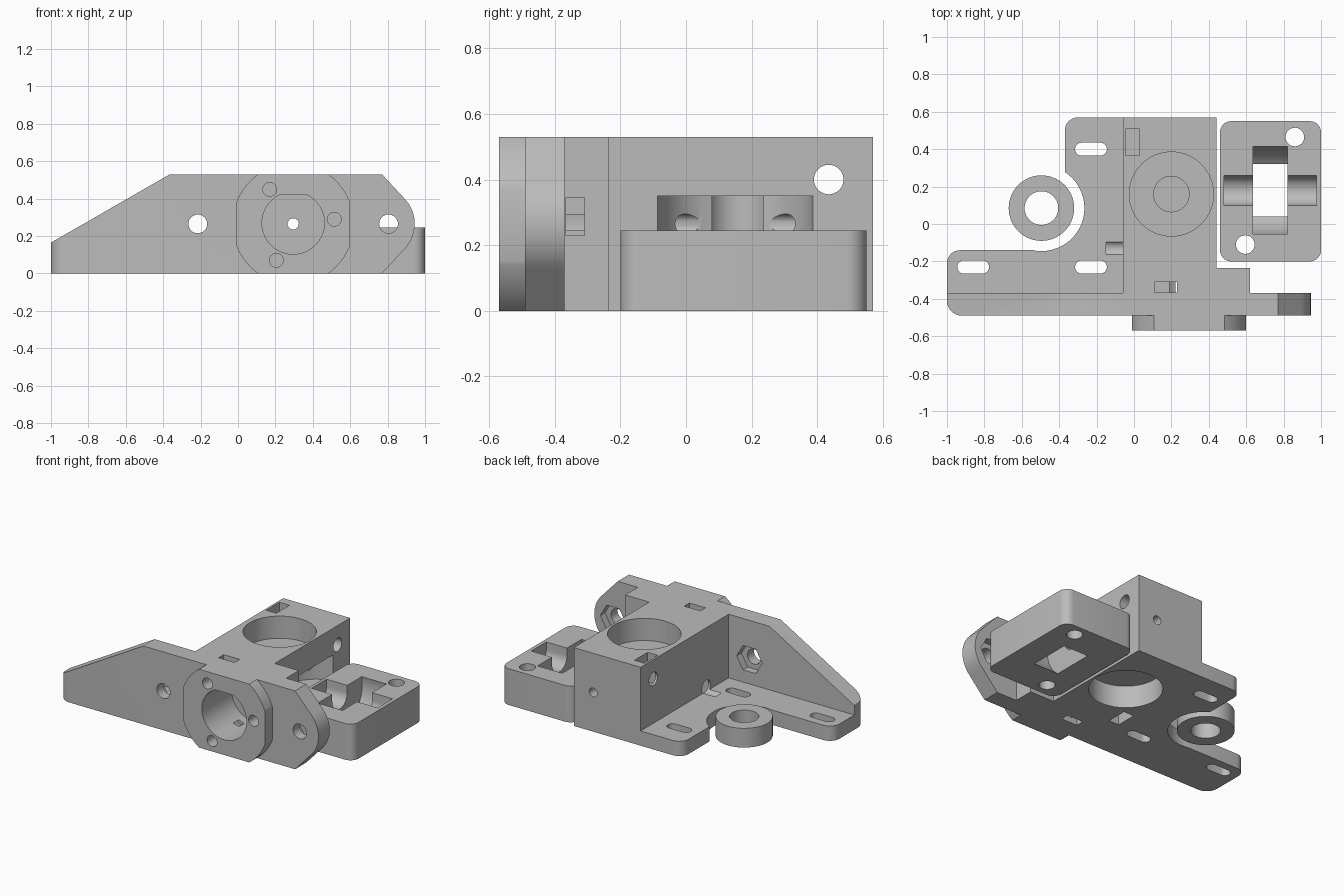
import bpy, bmesh
from math import cos, sin, pi, tan, atan2
from mathutils import Vector

if "Cube" in bpy.data.objects:
    bpy.data.objects.remove(bpy.data.objects["Cube"])

grey = bpy.data.materials.new("plain grey")
grey.use_nodes = True
colour = (0.5, 0.5, 0.5, 1)
grey.diffuse_color = colour
grey.node_tree.nodes["Principled BSDF"].inputs["Base Color"].default_value = colour


# ---------- helpers ----------
def arc(cx, cy, r, a0=0, a1=360, n=48):
    closed = abs(a1 - a0) == 360
    steps = n if closed else n + 1
    return [(cx + r * cos((a0 + (a1 - a0) * i / n) * pi / 180),
             cy + r * sin((a0 + (a1 - a0) * i / n) * pi / 180)) for i in range(steps)]


def rect(x0, x1, y0, y1):
    return [(x0, y0), (x1, y0), (x1, y1), (x0, y1)]


def rounded(corners, n=8):
    """Polygon from (x, y, radius) corners with filleted corners."""
    pts = []
    for i, (x, y, r) in enumerate(corners):
        p = Vector((x, y))
        if not r:
            pts.append((x, y))
            continue
        a = (Vector(corners[i - 1][:2]) - p).normalized()
        b = (Vector(corners[(i + 1) % len(corners)][:2]) - p).normalized()
        half = a.angle(b) / 2
        c = p + (a + b).normalized() * (r / sin(half))
        s, e = p + a * (r / tan(half)) - c, p + b * (r / tan(half)) - c
        a0, a1 = atan2(s.y, s.x), atan2(e.y, e.x)
        turn = (a1 - a0 + pi) % (2 * pi) - pi
        pts += [(c.x + r * cos(a0 + turn * k / n), c.y + r * sin(a0 + turn * k / n))
                for k in range(n + 1)]
    return pts


def prism(name, pts, axis, lo, hi):
    """Extrude a 2D outline along an axis between lo and hi."""
    place = {"x": lambda u, v, w: (w, u, v),
             "y": lambda u, v, w: (u, w, v),
             "z": lambda u, v, w: (u, v, w)}[axis]
    bm = bmesh.new()
    rings = [[bm.verts.new(place(u, v, w)) for u, v in pts] for w in (lo, hi)]
    bm.faces.new(rings[0])
    bm.faces.new(rings[1])
    for i in range(len(pts)):
        j = (i + 1) % len(pts)
        bm.faces.new((rings[0][i], rings[0][j], rings[1][j], rings[1][i]))
    bmesh.ops.recalc_face_normals(bm, faces=bm.faces)
    mesh = bpy.data.meshes.new(name)
    bm.to_mesh(mesh)
    bm.free()
    mesh.materials.append(grey)
    obj = bpy.data.objects.new(name, mesh)
    bpy.context.collection.objects.link(obj)
    return obj


def combine(obj, other, operation):
    bpy.context.view_layer.objects.active = obj
    mod = obj.modifiers.new("combine", "BOOLEAN")
    mod.operation, mod.solver, mod.object = operation, "EXACT", other
    bpy.ops.object.modifier_apply(modifier=mod.name)
    bpy.data.objects.remove(other)


def cut(obj, pts, axis, lo, hi):
    combine(obj, prism("cutter", pts, axis, lo, hi), "DIFFERENCE")


def smooth(obj):
    bpy.ops.object.select_all(action="DESELECT")
    obj.select_set(True)
    bpy.context.view_layer.objects.active = obj
    bpy.ops.object.shade_smooth_by_angle(angle=pi / 6)


TOP, MID, PLATE = 0.53, 0.265, 0.10
FRONT, BACK = -0.49, -0.37
ring_x, ring_y = -0.495, 0.085
shaft_x = 0.295

# ---------- main body: block, wall, base plate, motor boss ----------
body = prism("main_body", [(-0.06, FRONT), (0.62, FRONT), (0.62, -0.235),
                           (0.44, -0.235), (0.44, 0.57), (-0.06, 0.57)], "z", 0, TOP)

wall = prism("front_wall", [(-1, 0), (0.77, 0)] + arc(0.75, MID, 0.195, -45, 45, 16)
             + [(0.77, TOP), (-0.365, TOP), (-1, 0.165)], "y", FRONT, BACK)
combine(wall, prism("wall_plan", rounded([(-1, FRONT, 0.08), (1, FRONT, 0), (1, BACK, 0),
                                          (-1, BACK, 0)]), "z", -1, 1), "INTERSECT")
plate = prism("base_plate", rounded([
    (-1, FRONT, 0.08), (0, FRONT, 0), (0, 0.57, 0), (-0.37, 0.57, 0.07), (-0.37, 0.1, 0),
    (ring_x, 0.1, 0), (ring_x, -0.14, 0), (-1, -0.14, 0.07)]), "z", 0, PLATE)
cut(plate, arc(ring_x, ring_y, 0.23), "z", -1, 1)

boss = prism("motor_boss", arc(shaft_x, MID, 0.325, n=64), "y", -0.57, FRONT + 0.01)
combine(boss, prism("boss_limit", rect(-0.01, 0.60, 0, TOP), "y", -1, 1), "INTERSECT")
for part in (wall, plate, boss):
    combine(body, part, "UNION")

# motor bore with a flat on top, and the shaft hole through to the back
bore = [(x, min(z, 0.435)) for x, z in arc(shaft_x, MID, 0.165)]
bore = [(x, z) for x, z in arc(shaft_x, MID + 0.005, 0.167, 114, 426, 40)]
cut(body, bore, "y", -1, -0.25)
cut(body, arc(shaft_x, MID, 0.03, n=24), "y", -0.3, 1)

# motor screws with nut slots from the top, the side and the bottom
for x, z in ((0.17, 0.45), (0.515, 0.29), (0.205, 0.07)):
    cut(body, arc(x, z, 0.037, n=24), "y", -1, -0.28)
for x0, x1, z0, z1 in ((0.11, 0.23, 0.40, 1), (0.46, 1, 0.23, 0.345), (0.145, 0.265, -1, 0.12)):
    cut(body, rect(x0, x1, z0, z1), "y", -0.365, -0.31)

# wall mounting holes with hexagonal nut pockets behind
for x in (-0.215, 0.805):
    cut(body, arc(x, MID, 0.05, n=32), "y", -1, BACK + 0.01)
    cut(body, arc(x, MID, 0.095, n=6), "y", BACK - 0.05, BACK + 0.01)

# bearing seats above and below, gear chamber between
cut(body, arc(0.2, 0.16, 0.225, n=64), "z", 0.38, 1)
cut(body, arc(0.2, 0.16, 0.225, n=64), "z", -1, 0.15)
cut(body, arc(0.2, 0.16, 0.095, n=40), "z", 0.162, 0.39)
cut(body, arc(0.48, 0.15, 0.24, n=64), "z", 0.175, 0.35)

# tension screw holes across the block with nut slots
for y, z, z0, z1 in ((0.435, 0.4, 0.33, 1), (-0.13, 0.13, -1, 0.2)):
    cut(body, arc(y, z, 0.045, n=32), "x", -0.15, 1)
    cut(body, rect(y - 0.068, y + 0.072, z0, z1), "x", -0.045, 0.03)

# oblong mounting slots in the plate
for x, y in ((-0.86, -0.23), (-0.23, -0.23), (-0.23, 0.4)):
    slot = arc(x - 0.05, y, 0.035, 90, 270, 12) + arc(x + 0.05, y, 0.035, -90, 90, 12)
    cut(body, slot, "z", -1, PLATE + 0.05)
smooth(body)

# ---------- loose spacer ring ----------
ring = prism("spacer_ring", arc(ring_x, ring_y, 0.175, n=64), "z", 0, 0.13)
cut(ring, arc(ring_x, ring_y, 0.09), "z", -1, 1)
smooth(ring)

# ---------- idler block ----------
idler = prism("idler_block", rounded([(0.46, -0.2, 0.06), (1, -0.2, 0.06),
                                      (1, 0.55, 0.06), (0.46, 0.55, 0.06)]), "z", 0, 0.245)
axle_y, axle_z = 0.18, 0.195
cut(idler, arc(axle_y, axle_z, 0.24, n=64), "x", 0.635, 0.82)
cut(idler, arc(axle_y, axle_z, 0.08, 180, 360, 24) + [(axle_y + 0.08, 1), (axle_y - 0.08, 1)],
    "x", 0.48, 0.975)
for x, y in ((0.86, 0.465), (0.595, -0.11)):
    cut(idler, arc(x, y, 0.05, n=24), "z", -1, 1)
smooth(idler)
